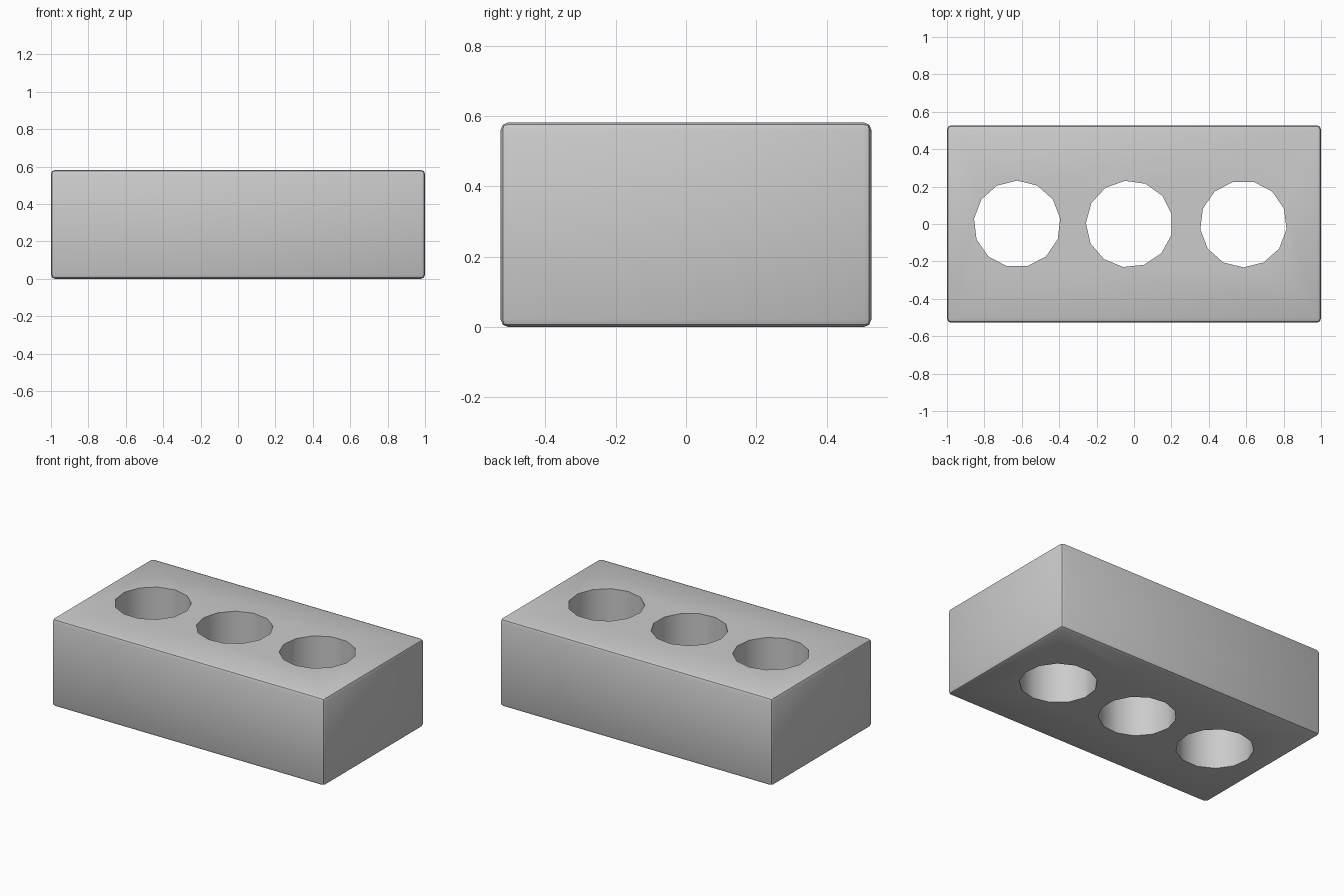
import bpy, math

if "Cube" in bpy.data.objects:
    bpy.data.objects.remove(bpy.data.objects["Cube"])

WIDTH, DEPTH, HEIGHT = 2.0, 1.055, 0.582

# Brick body with softened edges
bpy.ops.mesh.primitive_cube_add(size=1, location=(0, 0, HEIGHT / 2))
brick = bpy.context.object
brick.name = "brick"
brick.scale = (WIDTH, DEPTH, HEIGHT)
bpy.ops.object.transform_apply(location=True, rotation=False, scale=True)
bevel = brick.modifiers.new("soft_edges", 'BEVEL')
bevel.width = 0.022
bevel.segments = 2
bpy.ops.object.modifier_apply(modifier=bevel.name)


def cut_hole(x, radius, turn=0.0):
    """Cut one low-sided vertical core hole right through the brick."""
    bpy.ops.mesh.primitive_cylinder_add(
        vertices=13, radius=radius, depth=HEIGHT * 2,
        location=(x, 0, HEIGHT / 2), rotation=(0, 0, turn))
    cutter = bpy.context.object
    cutter.name = "hole_cutter"
    cutter.hide_render = True
    bpy.context.view_layer.objects.active = brick
    mod = brick.modifiers.new("hole", 'BOOLEAN')
    mod.operation = 'DIFFERENCE'
    mod.solver = 'EXACT'
    mod.object = cutter
    bpy.ops.object.modifier_apply(modifier=mod.name)
    bpy.data.objects.remove(cutter, do_unlink=True)


# Three core holes in a row
for x, turn in ((-0.625, 0.0), (-0.025, 0.1), (0.585, math.pi / 13)):
    cut_hole(x, 0.232, turn)

# Smooth rounded edges, crisp hole rims
bpy.ops.object.select_all(action='DESELECT')
brick.select_set(True)
bpy.context.view_layer.objects.active = brick
bpy.ops.object.shade_smooth_by_angle(angle=math.radians(40))
